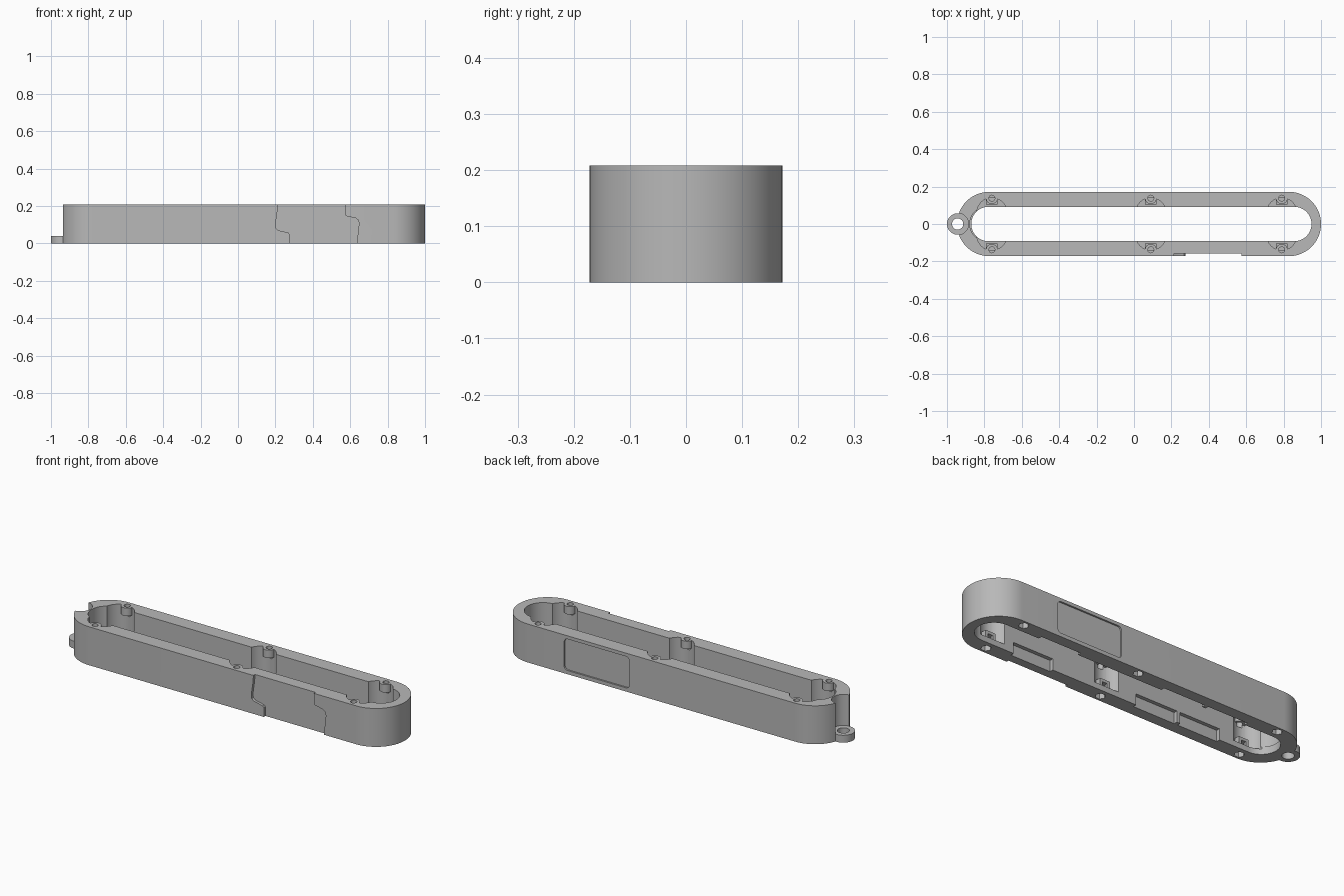
import bpy, bmesh, math
from math import sin, cos, pi

cube = bpy.data.objects.get("Cube")
if cube:
    bpy.data.objects.remove(cube, do_unlink=True)

grey = bpy.data.materials.new("plain grey")
grey.use_nodes = True
COLOUR = (0.48, 0.48, 0.48, 1)
grey.diffuse_color = COLOUR
grey.node_tree.nodes["Principled BSDF"].inputs["Base Color"].default_value = COLOUR

HEIGHT, HALF_W, BORE = 0.208, 0.172, 0.092
SCREW_X, SCREW_Y = (-0.76, 0.09, 0.79), 0.138


def prism(name, points, low, high, along="Z"):
    """Extrude a 2D outline along Z (points x, y) or along Y (points x, z)."""
    place = (lambda a, b, h: (a, b, h)) if along == "Z" else (lambda a, b, h: (a, h, b))
    bm = bmesh.new()
    bottom = bm.faces.new([bm.verts.new(place(a, b, low)) for a, b in points])
    top = bmesh.ops.extrude_face_region(bm, geom=[bottom])["geom"]
    shift = place(0, 0, high - low)
    bmesh.ops.translate(bm, vec=shift, verts=[v for v in top if isinstance(v, bmesh.types.BMVert)])
    bmesh.ops.recalc_face_normals(bm, faces=bm.faces)
    mesh = bpy.data.meshes.new(name)
    bm.to_mesh(mesh)
    bm.free()
    mesh.materials.append(grey)
    obj = bpy.data.objects.new(name, mesh)
    bpy.context.collection.objects.link(obj)
    return obj


def arc(x, y, r, start, end, steps):
    return [(x + r * cos(start + (end - start) * i / steps),
             y + r * sin(start + (end - start) * i / steps)) for i in range(steps + 1)]


def disc(x, y, r, sides=32):
    return arc(x, y, r, 0, 2 * pi, sides)[:-1]


def stadium(left, right, r):
    return arc(right, 0, r, -pi / 2, pi / 2, 32) + arc(left, 0, r, pi / 2, 3 * pi / 2, 32)


def rect(x0, x1, y0, y1):
    return [(x0, y0), (x1, y0), (x1, y1), (x0, y1)]


def rounded(x0, x1, y0, y1, r):
    corners = [(x1 - r, y1 - r), (x0 + r, y1 - r), (x0 + r, y0 + r), (x1 - r, y0 + r)]
    return [p for i, (x, y) in enumerate(corners)
            for p in arc(x, y, r, i * pi / 2, (i + 1) * pi / 2, 6)]


def combine(target, tool, operation):
    mod = target.modifiers.new("combine", "BOOLEAN")
    mod.operation, mod.solver, mod.object = operation, "EXACT", tool
    bpy.context.view_layer.objects.active = target
    bpy.ops.object.modifier_apply(modifier=mod.name)
    bpy.data.objects.remove(tool, do_unlink=True)


def cut(points, low, high, along="Z"):
    combine(body, prism("cutter", points, low, high, along), "DIFFERENCE")


def add(points, low, high):
    combine(body, prism("addition", points, low, high), "UNION")


# Long round-ended shell, open through the middle
body = prism("frame_body", stadium(-0.774, 1 - HALF_W, HALF_W), 0, HEIGHT)
cut(stadium(-0.778, 0.857, BORE), -0.1, 0.4)
cut(stadium(-0.786, 0.857, BORE), 0.04, 0.4)

# Curved recesses, screw bosses and nut holders along both walls
for x in SCREW_X:
    for s in (-1, 1):
        cut(disc(x, s * 0.06, 0.08, 48), 0.03, 0.4)
for x in SCREW_X:
    for s in (-1, 1):
        y = s * SCREW_Y
        add(disc(x, y, 0.031), 0.165, HEIGHT)
        add(rect(x - 0.03, x + 0.03, *sorted((s * 0.105, s * 0.16))), 0.02, 0.075)
        cut(disc(x, y, 0.016, 20), 0.15, 0.4)
        cut(disc(x, y, 0.026, 6), -0.1, 0.06)
        cut(rect(x - 0.014, x + 0.014, *sorted((s * 0.09, s * 0.14))), 0.038, 0.06)

# Clip pockets at the lower inner edges
for x0, x1 in ((0.42, 0.66), (-0.34, -0.09), (-0.6, -0.36)):
    for s in (-1, 1):
        cut(rect(x0, x1, *sorted((s * 0.08, s * 0.112))), -0.1, 0.06)

# Stepped front recess and rounded back recess
left_edge = [(0.275, -0.05), (0.275, 0.05), (0.268, 0.058), (0.215, 0.07), (0.203, 0.08),
             (0.2, 0.1), (0.21, 0.17), (0.216, 0.25)]
right_edge = [(0.575, 0.25), (0.575, 0.15), (0.583, 0.145), (0.63, 0.135), (0.644, 0.124),
              (0.647, 0.105), (0.635, 0.0), (0.632, -0.05)]
cut(left_edge + right_edge, -0.3, -0.158, "Y")
cut(rounded(0.22, 0.61, 0.02, 0.19, 0.02), 0.163, 0.3, "Y")

# Key ring lug in a round notch
cut(disc(-0.943, 0, 0.058, 48), 0.04, 0.4)
add(disc(-0.943, 0, 0.057, 48), 0, 0.04)
cut(disc(-0.943, 0, 0.03), -0.1, 0.1)

# Shading
bpy.ops.object.select_all(action="DESELECT")
body.select_set(True)
bpy.context.view_layer.objects.active = body
bpy.ops.object.shade_smooth_by_angle(angle=math.radians(30))
